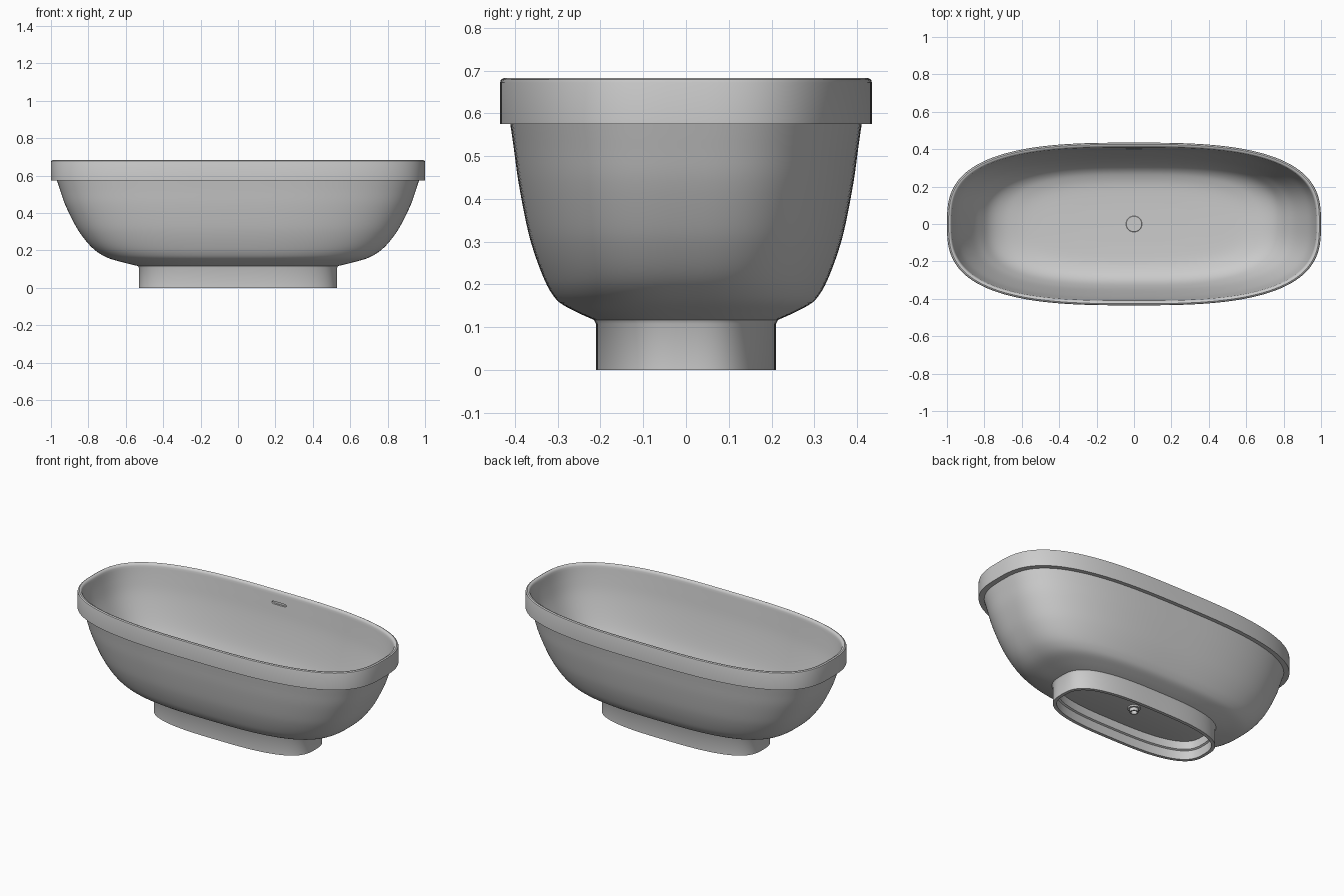
import bpy
import bmesh
import math
from mathutils import Matrix

if "Cube" in bpy.data.objects:
    bpy.data.objects.remove(bpy.data.objects["Cube"])

grey = bpy.data.materials.new("glazed grey")
grey.use_nodes = True
grey.diffuse_color = (0.6, 0.6, 0.6, 1)
grey.node_tree.nodes["Principled BSDF"].inputs["Base Color"].default_value = (0.6, 0.6, 0.6, 1)


def oval(a, b, power, count):
    """Points of a superellipse with half sizes a and b."""
    for i in range(count):
        t = 2 * math.pi * i / count
        c, s = math.cos(t), math.sin(t)
        yield (math.copysign(a * abs(c) ** (2 / power), c),
               math.copysign(b * abs(s) ** (2 / power), s))


def smooth_profile(points, steps=4):
    """Catmull-Rom interpolation through (a, b, z) points."""
    pts = [points[0]] + points + [points[-1]]
    out = []
    for p0, p1, p2, p3 in zip(pts, pts[1:], pts[2:], pts[3:]):
        for k in range(steps):
            t = k / steps
            out.append(tuple(
                0.5 * (2 * q + (r - p) * t + (2 * p - 5 * q + 4 * r - s) * t * t
                       + (3 * q - p - 3 * r + s) * t ** 3)
                for p, q, r, s in zip(p0, p1, p2, p3)))
    return out + [points[-1]]


def loft(name, rings, power=2.0, count=48, closed=False):
    """Skin a stack of ovals; closed joins the last ring to the first."""
    bm = bmesh.new()
    loops = [[bm.verts.new((x, y, z)) for x, y in oval(a, b, power, count)]
             for a, b, z in rings]
    pairs = list(zip(loops, loops[1:]))
    if closed:
        pairs.append((loops[-1], loops[0]))
    else:
        bm.faces.new(loops[0])
        bm.faces.new(loops[-1])
    for low, high in pairs:
        for i in range(count):
            j = (i + 1) % count
            bm.faces.new((low[i], low[j], high[j], high[i]))
    bmesh.ops.recalc_face_normals(bm, faces=bm.faces)
    mesh = bpy.data.meshes.new(name)
    bm.to_mesh(mesh)
    bm.free()
    mesh.materials.append(grey)
    obj = bpy.data.objects.new(name, mesh)
    bpy.context.collection.objects.link(obj)
    return obj


def activate(obj):
    bpy.ops.object.select_all(action='DESELECT')
    obj.select_set(True)
    bpy.context.view_layer.objects.active = obj


# Tub: outer wall, overhanging rim band, inner wall and floor in one shell
outer_wall = smooth_profile([
    (0.50, 0.195, 0.110), (0.54, 0.217, 0.118), (0.61, 0.255, 0.135),
    (0.69, 0.296, 0.158), (0.745, 0.319, 0.187), (0.79, 0.337, 0.225),
    (0.835, 0.357, 0.28), (0.873, 0.373, 0.34), (0.922, 0.392, 0.44),
    (0.95, 0.403, 0.52), (0.968, 0.411, 0.575)])
rim = [(1, 0.435, 0.575), (1, 0.435, 0.672), (0.998, 0.433, 0.679),
       (0.991, 0.426, 0.683), (0.984, 0.419, 0.682), (0.978, 0.413, 0.677)]
inner_wall = smooth_profile([
    (0.975, 0.41, 0.668), (0.963, 0.402, 0.6), (0.942, 0.392, 0.52),
    (0.905, 0.376, 0.43), (0.86, 0.357, 0.34), (0.82, 0.34, 0.28),
    (0.775, 0.317, 0.225), (0.72, 0.29, 0.19), (0.65, 0.255, 0.169),
    (0.54, 0.2, 0.155), (0.3, 0.1, 0.15)])
tub = loft("tub", outer_wall + rim + inner_wall, power=2.9, count=160)

# Overflow slot in the back wall
cutter = loft("slot_cutter", [(0.05, 0.008, -0.015), (0.05, 0.008, 0.012)], 4, 32)
cutter.data.transform(Matrix.Translation((0, 0.402, 0.61))
                      @ Matrix.Rotation(math.radians(-90), 4, 'X'))
cutter.hide_render = True
slot = tub.modifiers.new("overflow_slot", 'BOOLEAN')
slot.operation = 'DIFFERENCE'
slot.solver = 'EXACT'
slot.object = cutter
activate(tub)
bpy.ops.object.modifier_apply(modifier=slot.name)
bpy.data.objects.remove(cutter)

# Hollow plinth with a small inner ledge
plinth = loft("plinth", [
    (0.53, 0.211, 0), (0.53, 0.211, 0.108), (0.535, 0.215, 0.117),
    (0.50, 0.181, 0.117), (0.50, 0.181, 0.06), (0.51, 0.191, 0.055),
    (0.51, 0.191, 0)], power=2.9, count=128, closed=True)

# Drain cover on the floor and drain tail underneath
cover = loft("drain_cover", [(0.043, 0.043, 0.145), (0.043, 0.043, 0.153),
                             (0.041, 0.041, 0.155)])
tail = loft("drain_tail", [
    (0.036, 0.036, 0.115), (0.036, 0.036, 0.1), (0.025, 0.025, 0.1),
    (0.025, 0.025, 0.08), (0.018, 0.018, 0.08), (0.018, 0.018, 0.115)], closed=True)

for part in (tub, plinth, cover, tail):
    activate(part)
    bpy.ops.object.shade_smooth_by_angle(angle=math.radians(35))
